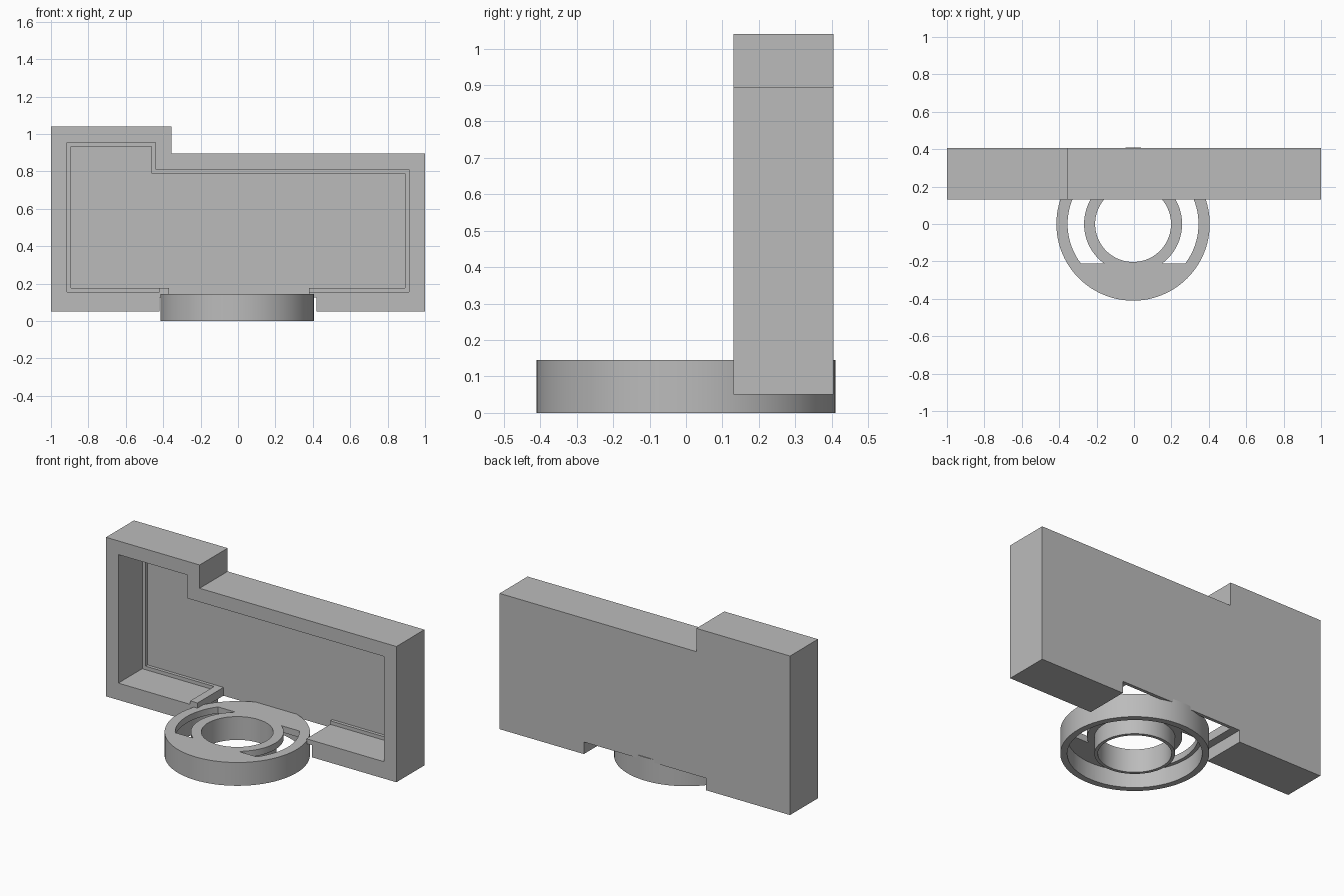
import bpy, bmesh, math

if "Cube" in bpy.data.objects:
    bpy.data.objects.remove(bpy.data.objects["Cube"], do_unlink=True)

grey = bpy.data.materials.new("plain_grey")
grey.use_nodes = True
COLOUR = (0.5, 0.5, 0.5, 1)
grey.diffuse_color = COLOUR
grey.node_tree.nodes["Principled BSDF"].inputs["Base Color"].default_value = COLOUR

RING_X = -0.005


def finish(name, bm):
    bmesh.ops.recalc_face_normals(bm, faces=bm.faces)
    mesh = bpy.data.meshes.new(name)
    bm.to_mesh(mesh)
    bm.free()
    mesh.materials.append(grey)
    obj = bpy.data.objects.new(name, mesh)
    bpy.context.collection.objects.link(obj)
    return obj


def prism(name, outline, y0, y1):
    """Extrude an x-z outline from y0 to y1."""
    bm = bmesh.new()
    face = bm.faces.new([bm.verts.new((x, y0, z)) for x, z in outline])
    moved = bmesh.ops.extrude_face_region(bm, geom=[face])["geom"]
    verts = [v for v in moved if isinstance(v, bmesh.types.BMVert)]
    bmesh.ops.translate(bm, verts=verts, vec=(0, y1 - y0, 0))
    return finish(name, bm)


def box(name, x0, x1, y0, y1, z0, z1):
    return prism(name, [(x0, z0), (x1, z0), (x1, z1), (x0, z1)], y0, y1)


def tube(name, r_in, r_out, z0, z1, steps=96):
    """Ring with a rectangular section, turned about the ring axis."""
    bm = bmesh.new()
    section = [(r_in, z0), (r_out, z0), (r_out, z1), (r_in, z1)]
    loops = []
    for i in range(steps):
        a = math.tau * i / steps
        loops.append([bm.verts.new((RING_X + r * math.cos(a), r * math.sin(a), z))
                      for r, z in section])
    for i in range(steps):
        a, b = loops[i], loops[(i + 1) % steps]
        for j in range(4):
            k = (j + 1) % 4
            bm.faces.new((a[j], b[j], b[k], a[k]))
    return finish(name, bm)


def combine(obj, tool, operation="DIFFERENCE"):
    """Apply a boolean and discard the tool."""
    mod = obj.modifiers.new("cut", "BOOLEAN")
    mod.operation = operation
    mod.solver = "EXACT"
    mod.object = tool
    graph = bpy.context.evaluated_depsgraph_get()
    graph.update()
    mesh = bpy.data.meshes.new_from_object(obj.evaluated_get(graph))
    obj.modifiers.clear()
    obj.data = mesh
    bpy.data.objects.remove(tool, do_unlink=True)


def stepped(inset, floor):
    """Case outline with one raised corner, drawn in by a margin."""
    left, right, step = -1 + inset, 1 - inset, -0.355 - inset
    high, low = 1.04 - inset, 0.895 - inset
    return [(left, floor), (right, floor), (right, low),
            (step, low), (step, high), (left, high)]


# Open-fronted case with a shallow ledge around its back wall
case = prism("case", stepped(0, 0.05), 0.13, 0.405)
combine(case, prism("cavity", stepped(0.085, 0.155), 0.1, 0.365))
combine(case, prism("back_recess", stepped(0.107, 0.177), 0.3, 0.385))

# Notch under the case and the narrower opening into the cavity
combine(case, box("notch", -0.42, 0.42, 0.1, 0.5, 0, 0.125))
combine(case, box("floor_opening", -0.37, 0.38, 0.1, 0.385, 0.1, 0.2))

# Raised strip beside the opening
box("floor_strip", -0.42, -0.37, 0.13, 0.385, 0.15, 0.177)

# Round base: top plate with curved slots, outer wall and central collar
base = tube("ring_base", 0.203, 0.41, 0, 0.145)
combine(base, tube("undercut", 0.222, 0.372, -0.1, 0.105))
slots = tube("slots", 0.262, 0.35, 0.05, 0.2)
combine(slots, box("slot_limit", -1, 1, -0.21, 0.21, 0, 0.3), "INTERSECT")
combine(base, slots)

bpy.ops.object.select_all(action="DESELECT")
base.select_set(True)
bpy.context.view_layer.objects.active = base
bpy.ops.object.shade_smooth_by_angle(angle=math.radians(30))
